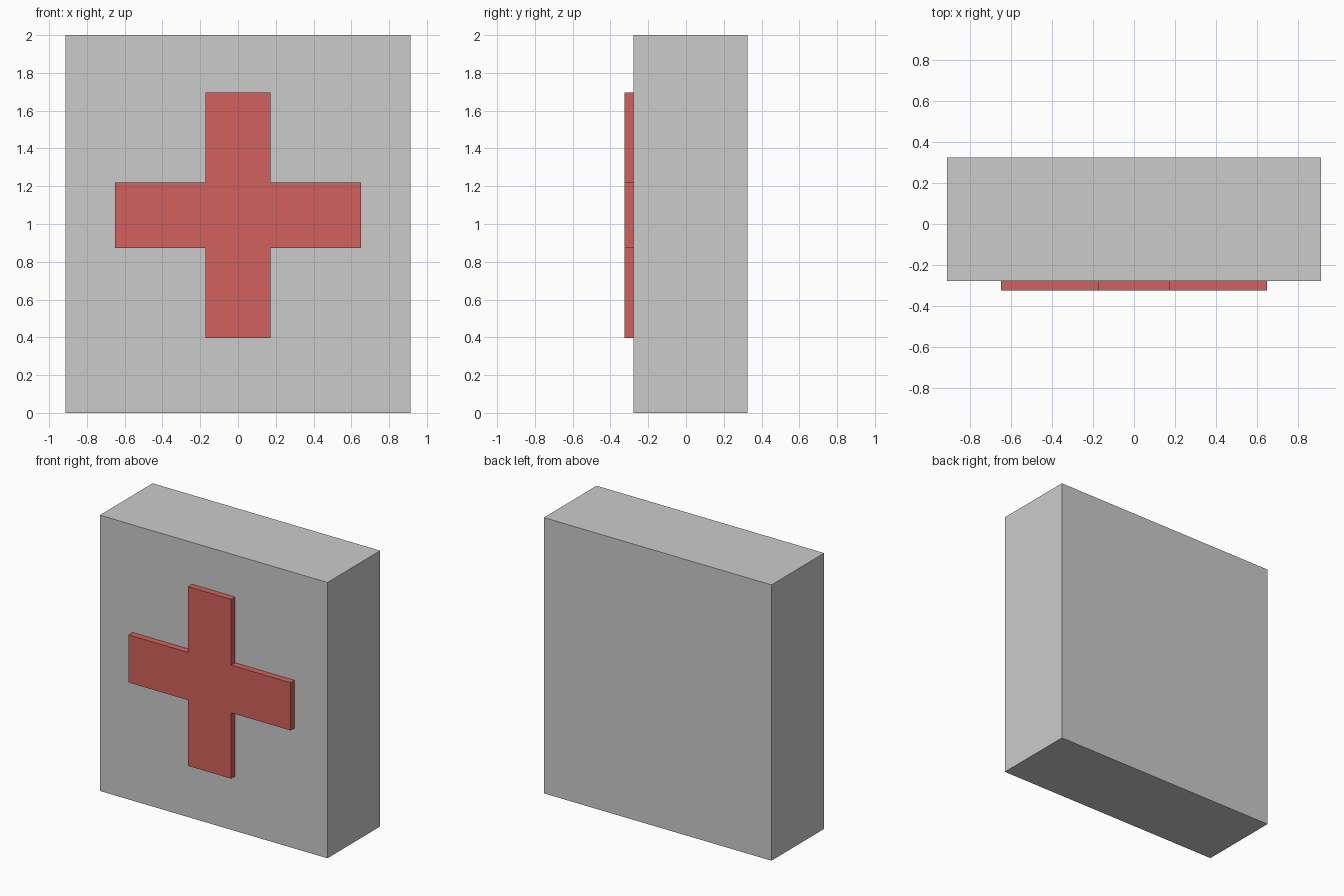
import bpy, bmesh

if "Cube" in bpy.data.objects:
    bpy.data.objects.remove(bpy.data.objects["Cube"])


def extrude_profile(name, profile, y_front, y_back, color=None):
    """Closed prism from an x-z outline, running from y_front to y_back."""
    bm = bmesh.new()
    face = bm.faces.new([bm.verts.new((x, y_front, z)) for x, z in profile])
    ext = bmesh.ops.extrude_face_region(bm, geom=[face], use_keep_orig=True)
    verts = [g for g in ext["geom"] if isinstance(g, bmesh.types.BMVert)]
    bmesh.ops.translate(bm, verts=verts, vec=(0, y_back - y_front, 0))
    bmesh.ops.recalc_face_normals(bm, faces=bm.faces)
    mesh = bpy.data.meshes.new(name)
    bm.to_mesh(mesh)
    bm.free()
    obj = bpy.data.objects.new(name, mesh)
    bpy.context.collection.objects.link(obj)
    if color:
        mat = bpy.data.materials.new(name + "_paint")
        mat.diffuse_color = color
        mat.use_nodes = True
        mat.node_tree.nodes["Principled BSDF"].inputs["Base Color"].default_value = mat.diffuse_color
        mesh.materials.append(mat)
    return obj


HALF_W, FACE_Y, DEPTH_Y = 0.913, -0.279, 0.325

# Cabinet body
extrude_profile("cabinet_body",
                [(-HALF_W, 0), (HALF_W, 0), (HALF_W, 2), (-HALF_W, 2)],
                FACE_Y, DEPTH_Y)

# Raised red cross: one arm's three corners turned through four quarters
REACH, ARM, CENTRE_Z = 0.65, 0.173, 1.047
outline = []
arm = [(REACH, -ARM), (REACH, ARM), (ARM, ARM)]
for _ in range(4):
    outline += [(x, z + CENTRE_Z) for x, z in arm]
    arm = [(-z, x) for x, z in arm]
extrude_profile("raised_cross", outline, -DEPTH_Y, FACE_Y, (0.65, 0.12, 0.11, 1))
